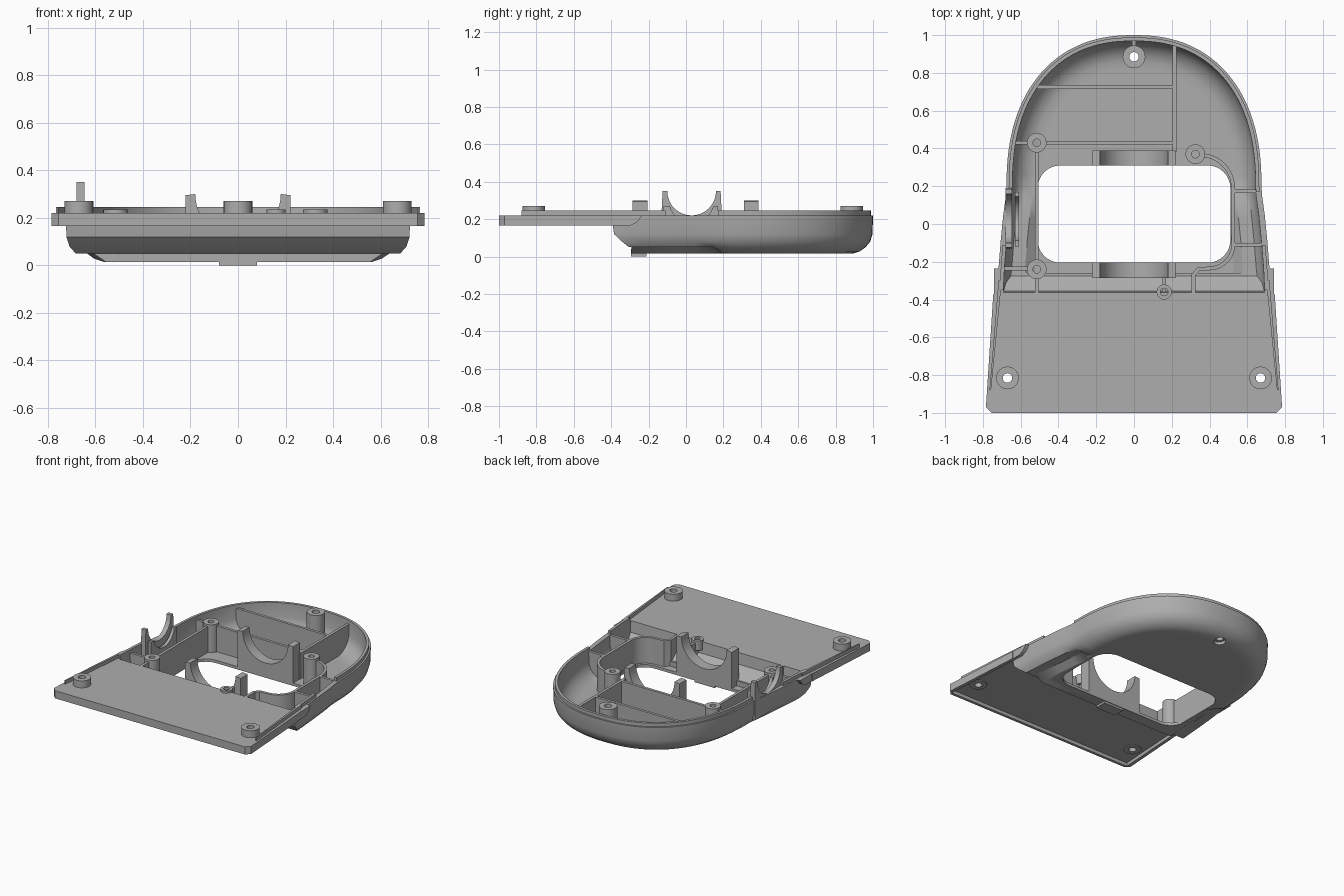
import bpy, bmesh
from math import sin, cos, pi, exp
from mathutils import Vector

old = bpy.data.objects.get("Cube")
if old:
    bpy.data.objects.remove(old)

grey = bpy.data.materials.new("plain_grey")
grey.use_nodes = True
COLOUR = (0.42, 0.42, 0.42, 1)
grey.diffuse_color = COLOUR
grey.node_tree.nodes["Principled BSDF"].inputs["Base Color"].default_value = COLOUR


def finish(name, bm):
    bmesh.ops.recalc_face_normals(bm, faces=bm.faces)
    me = bpy.data.meshes.new(name)
    bm.to_mesh(me)
    bm.free()
    me.materials.append(grey)
    ob = bpy.data.objects.new(name, me)
    bpy.context.collection.objects.link(ob)
    return ob


def skin(name, rings, closed=False):
    """Join equal rings of points; cap the ends unless the rings close up."""
    bm = bmesh.new()
    loops = [[bm.verts.new(p) for p in ring] for ring in rings]
    n = len(loops[0])
    pairs = list(zip(loops, loops[1:]))
    if closed:
        pairs.append((loops[-1], loops[0]))
    else:
        bm.faces.new(loops[0])
        bm.faces.new(loops[-1])
    for a, b in pairs:
        for i in range(n):
            j = (i + 1) % n
            bm.faces.new((a[i], a[j], b[j], b[i]))
    return finish(name, bm)


def prism(name, pts, axis, lo, hi):
    """Extrude a 2D outline along an axis."""
    def at(p, h):
        q = list(p)
        q.insert("xyz".index(axis), h)
        return q
    return skin(name, [[at(p, h) for p in pts] for h in (lo, hi)])


def rect(a, b, c, d):
    return [(a, c), (b, c), (b, d), (a, d)]


def box(name, x0, x1, y0, y1, z0, z1):
    return prism(name, rect(x0, x1, y0, y1), "z", z0, z1)


def arc(cx, cy, r, a0, a1, n=12):
    return [(cx + r * cos(a0 + (a1 - a0) * i / n),
             cy + r * sin(a0 + (a1 - a0) * i / n)) for i in range(n + 1)]


def rod(name, x, y, r, z0, z1):
    return prism(name, arc(x, y, r, 0, 2 * pi, 32)[:-1], "z", z0, z1)


def tube(name, x, y, r, hole, z0, z1):
    profile = [(r, z0), (r, z1), (hole, z1), (hole, z0)]
    return skin(name, [[(px, py, z) for px, py in arc(x, y, q, 0, 2 * pi, 32)[:-1]]
                       for q, z in profile], closed=True)


def boolean(ob, helpers, operation="DIFFERENCE"):
    for h in helpers:
        h.hide_render = True
        m = ob.modifiers.new("cut", "BOOLEAN")
        m.operation, m.object, m.solver = operation, h, "EXACT"
    dg = bpy.context.evaluated_depsgraph_get()
    me = bpy.data.meshes.new_from_object(ob.evaluated_get(dg))
    ob.modifiers.clear()
    ob.data = me


def discard(*obs):
    for ob in obs:
        bpy.data.objects.remove(ob)


def normals(pts, closed):
    """Mitred left-hand normals along a 2D path."""
    out, n = [], len(pts)
    for i, p in enumerate(pts):
        a = pts[i - 1] if closed or i else p
        b = pts[(i + 1) % n] if closed or i < n - 1 else p
        ns = []
        for u, v in ((a, p), (p, b)):
            d = Vector(v) - Vector(u)
            if d.length > 1e-6:
                ns.append(Vector((-d.y, d.x)).normalized())
        m = sum(ns, Vector((0, 0))).normalized()
        out.append(m / max(m.dot(ns[0]), 0.4))
    return out


# Tub outline: rounded back, nearly straight sides, flat front
FRONT = -0.4
dome = []
for i in range(65):
    t = pi * i / 64
    c, s = cos(t), sin(t)
    dome.append((0.675 * abs(c) ** 0.87 * (1 if c > 0 else -1), 0.2 + 0.8 * abs(s) ** 0.87))
side = [(0.678, 0.15), (0.692, 0.05), (0.705, -0.08), (0.717, -0.23), (0.725, FRONT)]
outline = side[::-1] + dome + [(-x, y) for x, y in side]
inward = normals(outline, True)
CURVE = [(0.003, 0.12), (0.015, 0.08), (0.04, 0.05), (0.07, 0.028), (0.11, 0.015), (0.16, 0.015)]


def tub(name, levels, wall=0, lift=0):
    """Loft inset outlines; the front half of the underside is raised."""
    rings = []
    for k, (inset, z) in enumerate(levels):
        ring = []
        for (x, y), nrm in zip(outline, inward):
            d = inset + wall
            px, py, pz = x + nrm.x * d, y + nrm.y * d, z
            if y == FRONT:
                py = FRONT + wall + 0.11 * (1 - exp(-inset / 0.02))
            if y < 0.18 and k < len(levels) - 1:
                pz = max(z, 0.05)
            ring.append((px, py, pz + lift))
        rings.append(ring)
    return skin(name, rings)


shell = tub("shell", [(0.012, 0.245), (0.012, 0.22), (0, 0.22)] + CURVE)
solid = tub("outer_helper", [(0, 0.24)] + CURVE)
cavity = tub("cavity_cutter", [(0, 0.3)] + CURVE, 0.03, 0.02)
opening = []
for cx, cy, a in ((0.39, 0.19, 0), (-0.39, 0.19, 1), (-0.39, -0.085, 2), (0.39, -0.085, 3)):
    opening += arc(cx, cy, 0.12, a * pi / 2, (a + 1) * pi / 2, 8)
cutters = [cavity,
           prism("opening_cutter", opening, "z", -0.1, 0.5),
           box("front_lip_cutter", -0.8, 0.8, -0.5, -0.36, 0.22, 0.4),
           box("notch_cutter", -0.8, 0.8, -0.11, 0.17, 0.22, 0.4),
           rod("screw_cutter", 0, 0.885, 0.04, -0.1, 0.1)]
boolean(shell, cutters)
discard(*cutters)

# Front plate with a hollow underside and screw holes
plate = prism("front_plate", [(0.745, -0.37), (-0.745, -0.37), (-0.784, -0.97), (-0.755, -1),
                              (0.755, -1), (0.784, -0.97)], "z", 0.165, 0.22)
cutters = [prism("hollow_cutter", [(0.725, -0.405), (-0.725, -0.405), (-0.76, -0.98),
                                   (0.76, -0.98)], "z", 0.1, 0.19)]
cutters += [rod("hole_cutter", s * 0.67, -0.815, 0.03, 0.1, 0.4) for s in (-1, 1)]
boolean(plate, cutters)
discard(*cutters)

for s, word in ((1, "left"), (-1, "right")):
    # Side flange and raised edge strip
    prism(word + "_flange", [(-0.371, 0.165), (-0.3, 0.165), (-0.26, 0.185), (-0.235, 0.22),
                             (-0.371, 0.22)], "x", s * 0.7, s * 0.742)
    prism(word + "_edge_strip", [(s * 0.757, -0.88), (s * 0.765, -0.88), (s * 0.717, -0.3),
                                 (s * 0.7, -0.3)], "z", 0.21, 0.245)
    tube(word + "_plate_boss", s * 0.67, -0.815, 0.06, 0.025, 0.185, 0.27)

# Screw bosses
tube("back_boss", 0, 0.885, 0.06, 0.025, 0.04, 0.27)
for name, x, y, r, z in (("right_back_boss", -0.515, 0.43, 0.052, 0.03),
                         ("right_front_boss", -0.515, -0.24, 0.052, 0.03),
                         ("left_back_boss", 0.325, 0.37, 0.052, 0.03),
                         ("front_boss", 0.16, -0.36, 0.04, 0.165)):
    tube(name, x, y, r, 0.02, z, 0.235)

# Inner ribs, trimmed to the tub
ribs = {
    "upper_cross_rib": [(-0.62, 0.725), (0.21, 0.725)],
    "lower_cross_rib": [(-0.7, 0.43), (-0.56, 0.43)],
    "middle_cross_rib": [(-0.47, 0.43), (0.21, 0.43)],
    "long_rib": [(0.215, 0.99), (0.215, 0.38)],
    "back_boss_rib": [(0, 0.99), (0, 0.94)],
    "right_rib": [(-0.515, 0.385), (-0.515, -0.195)],
    "right_front_rib": [(-0.515, -0.285), (-0.515, -0.38)],
    "right_corner_rib": [(-0.72, -0.235), (-0.56, -0.235)],
    "left_back_rib": arc(0.35, 0.19, 0.175, pi / 2, 0) + [(0.525, -0.11)],
    "left_front_rib": arc(0.4, -0.11, 0.125, 0, -pi / 2)
    + [(0.34, -0.24), (0.315, -0.27), (0.315, -0.38)],
    "left_bay_back_rib": [(0.53, 0.175), (0.72, 0.175)],
    "left_bay_front_rib": [(0.53, -0.11), (0.72, -0.11)],
    "front_boss_rib": [(0.16, -0.36), (0.16, -0.28)],
    "front_ledge": [(-0.7, -0.345), (0.7, -0.345)],
}
for name, path in ribs.items():
    half = 0.01
    ns = normals(path, False)
    a = [tuple(Vector(p) + n * half) for p, n in zip(path, ns)]
    b = [tuple(Vector(p) - n * half) for p, n in zip(path, ns)]
    rib = prism(name, a + b[::-1], "z", 0.0, 0.12 if name == "front_ledge" else 0.22)
    boolean(rib, [solid], "INTERSECT")
discard(solid)

# Round cradles at both ends of the opening
cradle = [(-0.22, 0.025), (0.22, 0.025), (0.22, 0.295)] + arc(0, 0.3, 0.18, 0, -pi, 24) + [(-0.22, 0.295)]
prism("front_cradle", cradle, "y", -0.285, -0.205)
prism("back_cradle", cradle, "y", 0.31, 0.388)
box("front_tab", -0.08, 0.08, -0.295, -0.21, 0.0, 0.04)

# Tall fork in the right side with a lower inner saddle
fork = [(-0.13, 0.08), (0.19, 0.08), (0.19, 0.25), (0.185, 0.35)] \
    + arc(0.03, 0.35, 0.13, 0, -pi, 24) + [(-0.125, 0.35), (-0.13, 0.25)]
prism("side_fork", fork, "x", -0.68, -0.645)
saddle = [(-0.12, 0.06), (0.17, 0.06), (0.17, 0.27)] + arc(0.03, 0.3, 0.12, -0.25, -pi + 0.25, 20) \
    + [(-0.12, 0.27)]
prism("side_saddle", saddle, "x", -0.63, -0.608)

for ob in bpy.context.scene.objects:
    ob.select_set(ob.type == "MESH")
bpy.context.view_layer.objects.active = shell
bpy.ops.object.shade_smooth_by_angle(angle=0.6)
